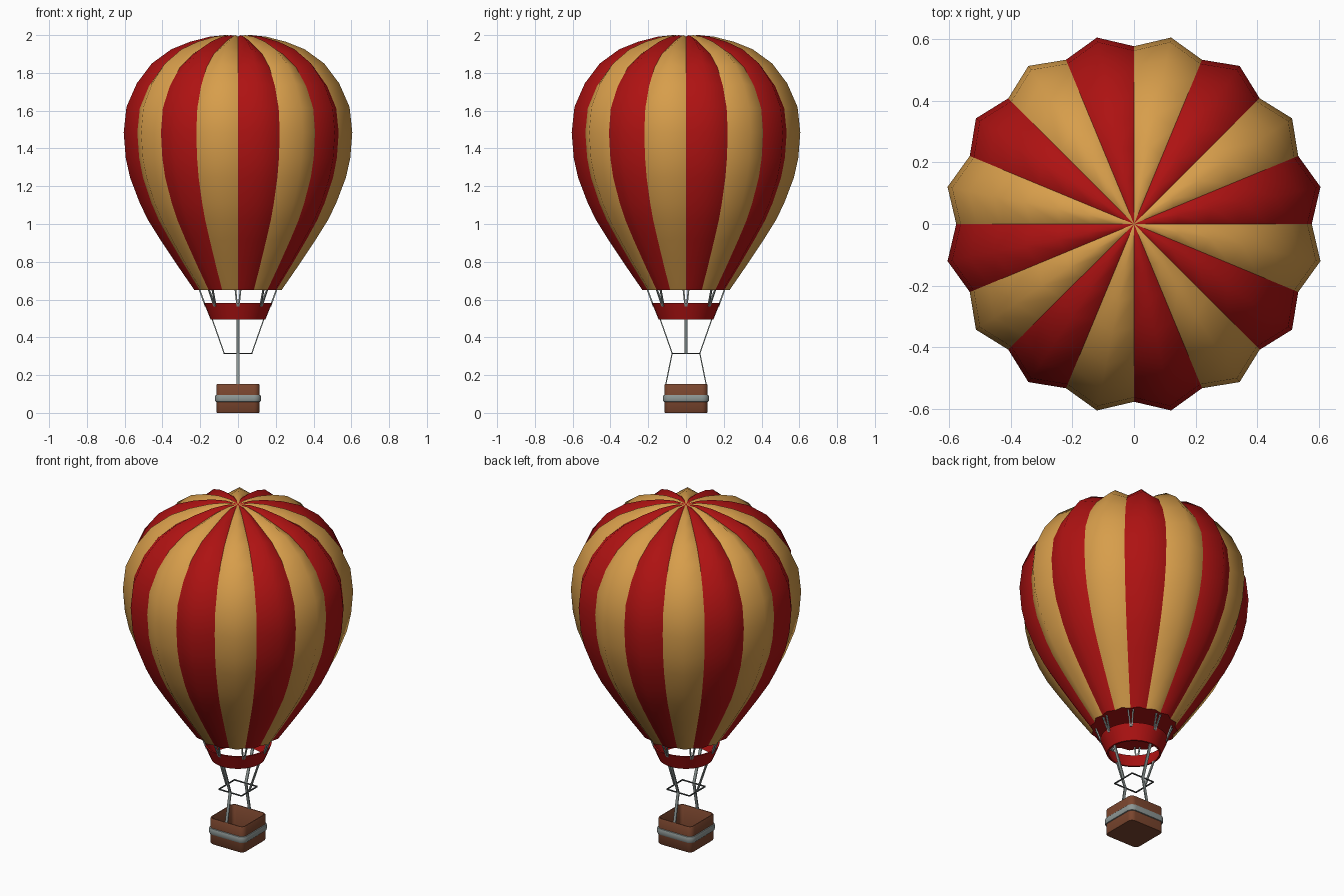
import bpy, bmesh, math
from mathutils import Vector

if "Cube" in bpy.data.objects:
    bpy.data.objects.remove(bpy.data.objects["Cube"])

def mat(name, col):
    m = bpy.data.materials.new(name)
    m.diffuse_color = (*col, 1)
    m.use_nodes = True
    m.node_tree.nodes["Principled BSDF"].inputs["Base Color"].default_value = m.diffuse_color
    return m

RED = mat("red fabric", (0.42, 0.006, 0.006))
TAN = mat("golden fabric", (0.68, 0.34, 0.07))
BROWN = mat("brown wicker", (0.20, 0.062, 0.028))
GREY = mat("grey metal", (0.27, 0.31, 0.30))
DARK = mat("dark rope", (0.07, 0.08, 0.08))

def finish(bm, name, mats, smooth=None):
    me = bpy.data.meshes.new(name)
    bm.to_mesh(me)
    bm.free()
    ob = bpy.data.objects.new(name, me)
    bpy.context.collection.objects.link(ob)
    for m in mats:
        me.materials.append(m)
    if smooth:
        bpy.ops.object.select_all(action='DESELECT')
        ob.select_set(True)
        bpy.context.view_layer.objects.active = ob
        bpy.ops.object.shade_smooth_by_angle(angle=math.radians(smooth))
    return ob

# Envelope: 16 bulging gores, ridge profile (radius, height) from mouth to crown
profile = [(0.235, 0.65), (0.33, 0.785), (0.42, 0.918), (0.485, 1.02), (0.53, 1.11),
           (0.583, 1.247), (0.606, 1.35), (0.617, 1.485), (0.602, 1.62), (0.546, 1.745),
           (0.465, 1.85), (0.36, 1.925), (0.255, 1.966), (0.15, 1.992), (0.07, 2.0)]
bm = bmesh.new()
rings = []
for r, z in profile:
    drop = 0.03 * max(0, (z - 1.5) / 0.5) * min(1, r / 0.25)
    ring = []
    for k in range(32):
        a = math.pi * k / 16
        valley = k % 2 == 0
        rr = r * 0.935 if valley else r
        ring.append(bm.verts.new((rr * math.cos(a), rr * math.sin(a), z - drop if valley else z)))
    rings.append(ring)
pole = bm.verts.new((0, 0, 1.992))
for k in range(32):
    n = (k + 1) % 32
    col = (k // 2) % 2
    for lo, hi in zip(rings, rings[1:]):
        f = bm.faces.new((lo[k], lo[n], hi[n], hi[k]))
        f.material_index = col
    f = bm.faces.new((rings[-1][k], rings[-1][n], pole))
    f.material_index = col
for f in bm.faces:
    f.smooth = True
for e in bm.edges:   # crisp seams between gores
    if len(e.link_faces) == 2 and e.link_faces[0].material_index != e.link_faces[1].material_index:
        e.smooth = False
# closed red mouth
cap = bm.faces.new(list(reversed(rings[0])))
for e in cap.edges:
    e.smooth = False
finish(bm, "envelope", [RED, TAN])

# Skirt: open tapered ring, revolved cross-section
bm = bmesh.new()
section = [(0.145, 0.495), (0.181, 0.583), (0.171, 0.583), (0.135, 0.495)]
loops = [[bm.verts.new((r * math.cos(math.tau * k / 32), r * math.sin(math.tau * k / 32), z))
          for k in range(32)] for r, z in section]
for i in range(4):
    A, B = loops[i], loops[(i + 1) % 4]
    for k in range(32):
        n = (k + 1) % 32
        bm.faces.new((A[k], A[n], B[n], B[k]))
finish(bm, "skirt", [RED], 35)

def bar(bm, a, b, wide, half_w, half_t):
    """Box-section bar from a to b, half_w along direction wide."""
    a, b, w = Vector(a), Vector(b), Vector(wide).normalized()
    t = (b - a).cross(w).normalized()
    ends = [[bm.verts.new(p + w * sx * half_w + t * sy * half_t)
             for sx, sy in ((-1, -1), (1, -1), (1, 1), (-1, 1))] for p in (a, b)]
    lo, hi = ends
    bm.faces.new(lo[::-1])
    bm.faces.new(hi)
    for i in range(4):
        j = (i + 1) % 4
        bm.faces.new((lo[i], lo[j], hi[j], hi[i]))

# Paired cables between envelope and skirt
bm = bmesh.new()
for k in range(8):
    a = math.pi * k / 4
    out, side = Vector((math.cos(a), math.sin(a), 0)), Vector((-math.sin(a), math.cos(a), 0))
    for s in (-1, 1):
        bar(bm, out * 0.172 + side * s * 0.004 + Vector((0, 0, 0.565)),
            out * 0.205 + side * s * 0.014 + Vector((0, 0, 0.655)), side, 0.004, 0.004)
finish(bm, "skirt_cables", [GREY])

# Straps: four from skirt to frame, front and back continue to basket
bm = bmesh.new()
for s in (-1, 1):
    bar(bm, (s * 0.138, 0, 0.50), (s * 0.073, 0, 0.315), (0, 1, 0), 0.008, 0.003)
    bar(bm, (0, s * 0.138, 0.50), (0, s * 0.073, 0.315), (1, 0, 0), 0.008, 0.003)
    bar(bm, (0, s * 0.073, 0.317), (0, s * 0.109, 0.14), (1, 0, 0), 0.008, 0.003)
finish(bm, "straps", [GREY])

# Thin square spreader frame
bm = bmesh.new()
for s in (-1, 1):
    bar(bm, (-0.074, s * 0.073, 0.315), (0.074, s * 0.073, 0.315), (0, 0, 1), 0.003, 0.003)
    bar(bm, (s * 0.074, -0.073, 0.315), (s * 0.074, 0.073, 0.315), (0, 0, 1), 0.003, 0.003)
finish(bm, "spreader_frame", [DARK])

def rounded_loop(bm, h, r, z, n=6):
    """Rounded-square loop with half-size h and corner radius r."""
    vs = []
    for q in range(4):
        cx, cy = (1, -1, -1, 1)[q] * (h - r), (1, 1, -1, -1)[q] * (h - r)
        for i in range(n + 1):
            a = math.pi / 2 * (q + i / n)
            vs.append(bm.verts.new((cx + r * math.cos(a), cy + r * math.sin(a), z)))
    return vs

def skin(bm, loops):
    for A, B in zip(loops, loops[1:]):
        for i in range(len(A)):
            j = (i + 1) % len(A)
            bm.faces.new((A[i], A[j], B[j], B[i]))

# Basket: open rounded box with wall thickness
bm = bmesh.new()
L = [rounded_loop(bm, h, r, z) for h, r, z in
     ((0.110, 0.026, 0), (0.114, 0.03, 0.005), (0.114, 0.03, 0.147), (0.111, 0.027, 0.152),
      (0.105, 0.021, 0.152), (0.102, 0.018, 0.147), (0.102, 0.018, 0.015))]
skin(bm, L)
bm.faces.new(L[0][::-1])
bm.faces.new(L[-1])
finish(bm, "basket", [BROWN], 40)

# Grey band round the basket
bm = bmesh.new()
L = [rounded_loop(bm, h, h - 0.084, z) for h, z in
     ((0.113, 0.058), (0.119, 0.060), (0.122, 0.068), (0.122, 0.086), (0.119, 0.094), (0.113, 0.096))]
skin(bm, L)
finish(bm, "basket_band", [GREY], 40)
